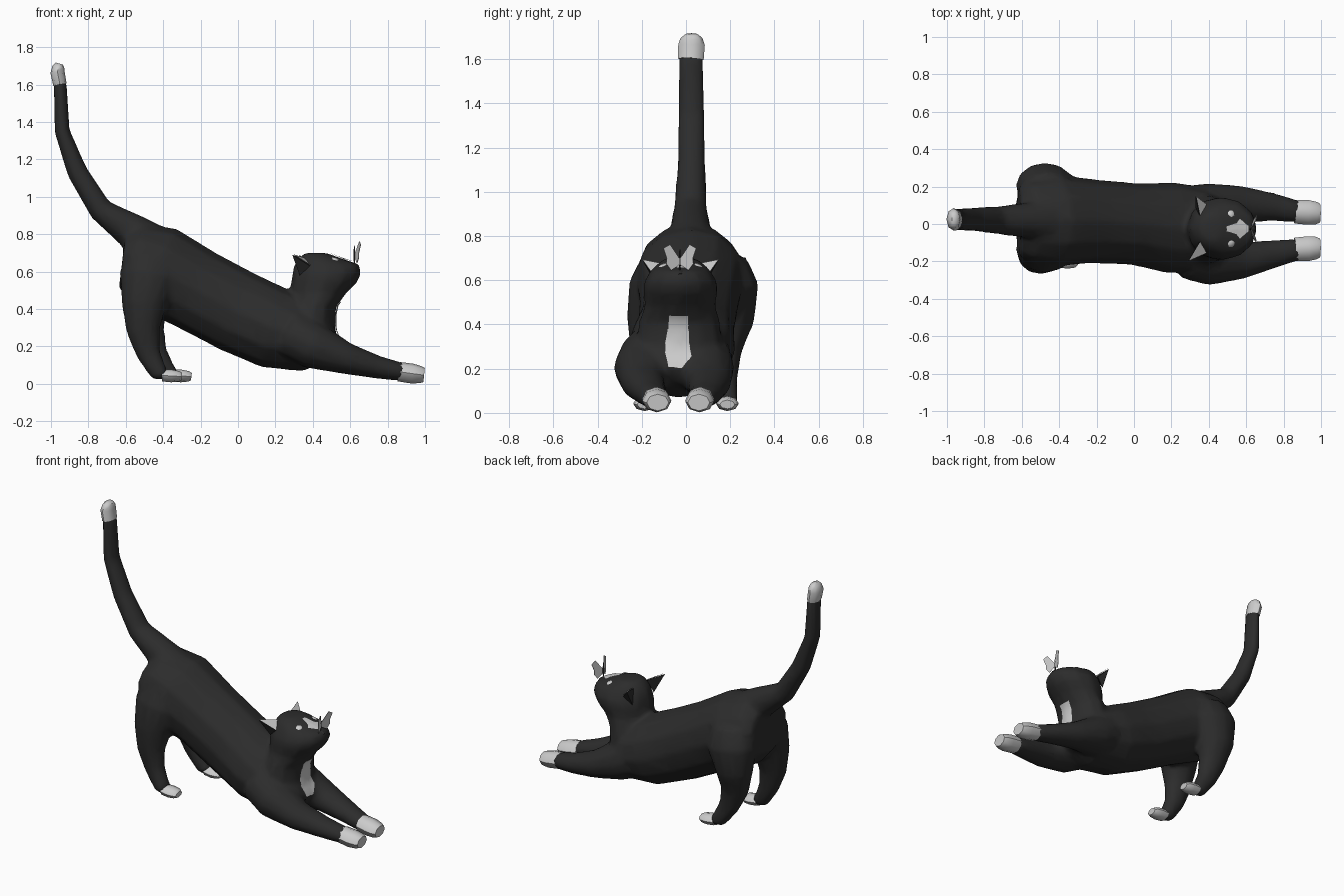
import bpy, bmesh, math
from mathutils import Vector

if "Cube" in bpy.data.objects:
    bpy.data.objects.remove(bpy.data.objects["Cube"])

dark = bpy.data.materials.new("black_fur")
dark.diffuse_color = (0.025, 0.025, 0.025, 1)
dark.use_nodes = True
dark.node_tree.nodes["Principled BSDF"].inputs["Base Color"].default_value = dark.diffuse_color


def loft(bm, rings, sides=12, axis=None):
    """Closed tube through rings of (x, y, z, half width in y, half thickness)."""
    c = [Vector(r[:3]) for r in rings]
    loops = []
    for i, r in enumerate(rings):
        t = Vector(axis) if axis else (c[min(i + 1, len(c) - 1)] - c[max(i - 1, 0)]).normalized()
        n = t.cross(Vector((0, 1, 0))).normalized()
        lat = n.cross(t)
        loops.append([bm.verts.new(c[i] + lat * r[3] * math.cos(a) + n * r[4] * math.sin(a))
                      for a in (math.tau * k / sides for k in range(sides))])
    for a, b in zip(loops, loops[1:]):
        for k in range(sides):
            j = (k + 1) % sides
            bm.faces.new((a[k], a[j], b[j], b[k]))
    bm.faces.new(loops[0][::-1])
    bm.faces.new(loops[-1])


def finish(bm, name, mat=None, angle=50):
    bmesh.ops.recalc_face_normals(bm, faces=bm.faces[:])
    me = bpy.data.meshes.new(name)
    bm.to_mesh(me)
    bm.free()
    ob = bpy.data.objects.new(name, me)
    bpy.context.collection.objects.link(ob)
    if mat:
        me.materials.append(mat)
    if angle:
        bpy.ops.object.select_all(action='DESELECT')
        ob.select_set(True)
        bpy.context.view_layer.objects.active = ob
        bpy.ops.object.shade_smooth_by_angle(angle=math.radians(angle))
    return ob


def tube(name, rings, mat=None, sides=8):
    bm = bmesh.new()
    loft(bm, rings, sides)
    return finish(bm, name, mat)


def limb(side, rings, stagger=0):
    """Rings of (x, mid y, offset y, z, width, thickness) put on one side;
    stagger moves the lower part forward on the left, back on the right."""
    return [(x + side * stagger * max(0, 1 - z / .5), m + side * d, z, w, t)
            for x, m, d, z, w, t in rings]


FM = -0.035
front_leg = [(.28, -.045, .12, .27, .13, .13), (.41, -.055, .135, .20, .14, .125),
             (.58, -.045, .15, .135, .10, .085), (.75, FM, .125, .088, .075, .062),
             (.88, FM, .10, .062, .060, .050)]
front_paw = [(.86, FM, .10, .065, .062, .052), (.93, FM, .097, .055, .066, .053),
             (.975, FM, .093, .049, .060, .046), (.995, FM, .093, .047, .050, .038)]
hind_leg = [(-.46, .035, .14, .68, .10, .14), (-.475, .035, .17, .57, .125, .16),
            (-.50, .02, .185, .42, .105, .12), (-.495, .0, .18, .28, .072, .09),
            (-.46, .0, .18, .16, .054, .065), (-.40, .0, .185, .06, .05, .05),
            (-.36, .0, .19, .05, .045, .035)]
hind_paw = [(-.38, .0, .187, .045, .045, .032), (-.33, .0, .187, .042, .052, .034),
            (-.29, .0, .187, .04, .046, .028), (-.275, .0, .187, .038, .034, .02)]

# Torso, neck, head, tail and legs fused into one smooth skin
bm = bmesh.new()
loft(bm, [(-.615, .015, .69, .18, .11), (-.57, .015, .685, .22, .185), (-.44, .02, .62, .25, .238),
          (-.22, .015, .50, .225, .225), (0, 0, .385, .22, .225), (.2, -.02, .295, .245, .22),
          (.37, -.035, .25, .23, .185), (.48, FM, .26, .16, .13), (.52, FM, .28, .09, .09)])
loft(bm, [(.39, -.03, .26, .20, .13), (.40, -.03, .41, .185, .125), (.435, -.027, .49, .16, .15),
          (.46, -.025, .54, .17, .178), (.475, -.025, .59, .168, .187), (.475, -.025, .64, .14, .175),
          (.44, -.025, .668, .115, .12), (.415, -.025, .70, .07, .06)], axis=(0, 0, 1))
loft(bm, [(-.46, .02, .74, .13, .12), (-.58, .02, .825, .095, .095), (-.735, .02, .93, .075, .065),
          (-.86, .025, 1.134, .064, .056), (-.94, .025, 1.35, .062, .042),
          (-.952, .022, 1.63, .056, .035)])
for s in (-1, 1):
    loft(bm, limb(s, front_leg))
    loft(bm, limb(s, hind_leg, .028))
cat = finish(bm, "cat_body", dark, 0)
m = cat.modifiers.new("fuse", 'REMESH')
m.mode = 'VOXEL'
m.voxel_size = 0.015
m.use_smooth_shade = True
m = cat.modifiers.new("soften", 'SMOOTH')
m.factor = 0.5
m.iterations = 8
m = cat.modifiers.new("reduce", 'DECIMATE')
m.ratio = 0.15

# White paws and tail tip
for s, side in ((-1, "right"), (1, "left")):
    tube("front_paw_" + side, limb(s, front_paw))
    tube("hind_paw_" + side, limb(s, hind_paw, .028))
tube("tail_tip", [(-.952, .022, 1.6, .058, .036), (-.965, .025, 1.665, .06, .038),
                  (-.96, .025, 1.695, .05, .032), (-.955, .025, 1.712, .03, .02)])


def patch(name, pts):
    """Thin marking wrapped onto the fur."""
    bm = bmesh.new()
    f = bm.faces.new([bm.verts.new(p) for p in pts])
    bmesh.ops.poke(bm, faces=[f])
    bmesh.ops.subdivide_edges(bm, edges=bm.edges[:], cuts=3, use_grid_fill=True)
    ob = finish(bm, name)
    w = ob.modifiers.new("wrap", 'SHRINKWRAP')
    w.target = cat
    w.wrap_mode = 'ABOVE_SURFACE'
    w.offset = 0.006


# Chest and face markings
patch("chest_patch", [(.56, y, z) for y, z in ((-.08, .43), (.015, .43), (.025, .27),
                                              (-.02, .20), (-.08, .21), (-.10, .32))])
patch("face_stripe", [(x, -.025 + d, .68) for x, d in ((.49, -.012), (.49, .012), (.55, .03),
                                                      (.57, .055), (.62, .015), (.62, -.015),
                                                      (.57, -.055), (.55, -.03))])

for s, side in ((-1, "right"), (1, "left")):
    # Eyes
    bm = bmesh.new()
    bmesh.ops.create_uvsphere(bm, u_segments=12, v_segments=8, radius=.034)
    bmesh.ops.translate(bm, verts=bm.verts[:], vec=(.512, -.025 + s * .072, .642))
    finish(bm, "eye_" + side)
    # Ears: dark shell with a light inner face
    dx = .02 * s + .02
    tip, fr, inn, low = [Vector((x, -.025 + s * d, z)) for x, d, z in
                         ((.29 + dx, .172, .69), (.385, .13, .63), (.35, .07, .67), (.33, .11, .58))]
    bm = bmesh.new()
    v = [bm.verts.new(p) for p in (tip, fr, inn, low)]
    for t in ((0, 1, 2), (0, 2, 3), (0, 3, 1), (1, 2, 3)):
        bm.faces.new([v[i] for i in t])
    finish(bm, "ear_" + side, dark, 0)
    off = Vector((.004, 0, .004))
    bm = bmesh.new()
    bm.faces.new([bm.verts.new(p + off) for p in ((tip, fr, inn) if s > 0 else (tip, inn, fr))])
    finish(bm, "inner_ear_" + side, None, 0)
    # Butterfly wings
    bm = bmesh.new()
    bm.faces.new([bm.verts.new((x, -.028 + s * d, z)) for x, d, z in
                  ((.625, .003, .70), (.648, .045, .762), (.655, .075, .745), (.645, .06, .70),
                   (.645, .062, .675), (.635, .04, .645), (.625, .003, .67))])
    ob = finish(bm, "butterfly_wing_" + side, None, 0)
    ob.modifiers.new("thickness", 'SOLIDIFY').thickness = .003

# Butterfly body and nose
tube("butterfly_body", [(.622, -.028, .645, .003, .003), (.622, -.028, .69, .006, .006),
                        (.622, -.028, .74, .002, .002)], dark, 6)
tube("nose", [(.61, -.025, .63, .016, .014), (.63, -.025, .632, .018, .014),
              (.645, -.025, .625, .01, .008)], dark, 6)
